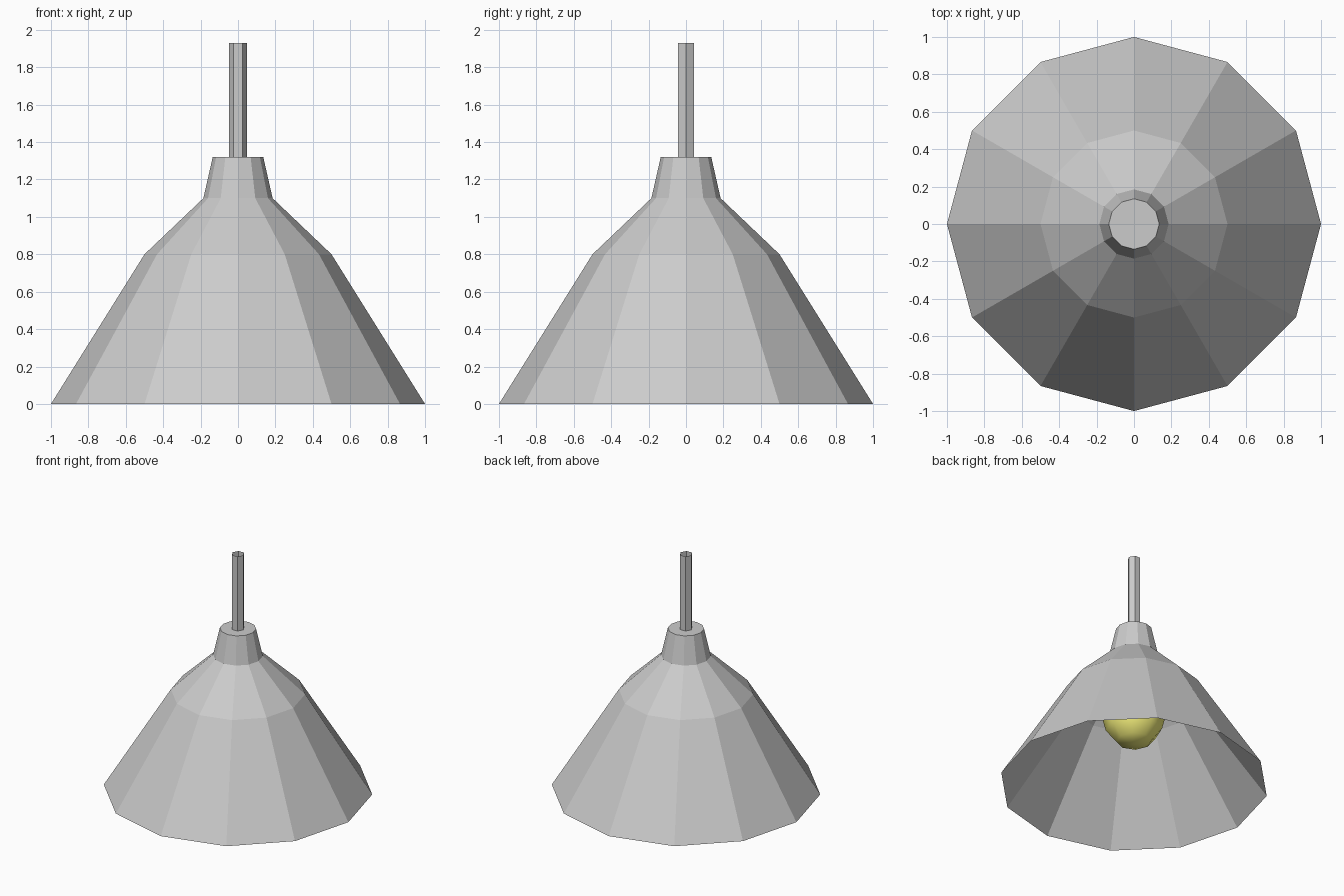
import bpy, bmesh
from math import cos, sin, pi

if "Cube" in bpy.data.objects:
    bpy.data.objects.remove(bpy.data.objects["Cube"])


def lathe(name, profile, sides, cap_top=False):
    """Revolve (radius, z) points around z; a zero radius makes a pole."""
    bm = bmesh.new()
    rings = []
    for r, z in profile:
        n = sides if r > 0 else 1
        rings.append([bm.verts.new((r * cos(2 * pi * i / sides), r * sin(2 * pi * i / sides), z))
                      for i in range(n)])
    for a, b in zip(rings, rings[1:]):
        for i in range(sides):
            j = (i + 1) % sides
            if len(a) == 1:
                bm.faces.new((a[0], b[j], b[i]))
            else:
                bm.faces.new((a[i], a[j], b[j], b[i]))
    if cap_top:
        bm.faces.new(rings[-1])
    mesh = bpy.data.meshes.new(name)
    bm.to_mesh(mesh)
    bm.free()
    obj = bpy.data.objects.new(name, mesh)
    bpy.context.collection.objects.link(obj)
    return obj


# Outer shade with its collar
lathe("shade", [(1, 0), (0.5, 0.8), (0.185, 1.1), (0.135, 1.32)], 12, cap_top=True)

# Inner lining of the shade, sharing the rim
lining = lathe("shade_lining", [(1, 0), (0.47, 0.71), (0.17, 1.0)], 12, cap_top=True)
lining.data.flip_normals()

# Hexagonal hanging tube, open at the end
lathe("hanging_rod", [(0.049, 1.32), (0.049, 1.93)], 6)

# Bulb, tapering up into the collar
bulb = lathe("bulb", [(0, 0.34), (0.13, 0.37), (0.21, 0.47), (0.235, 0.57),
                      (0.2, 0.7), (0.12, 0.85), (0.09, 1.0)], 8, cap_top=True)
for p in bulb.data.polygons:
    p.use_smooth = len(p.vertices) < 5
yellow = bpy.data.materials.new("bulb_yellow")
yellow.diffuse_color = (0.9, 0.86, 0.2, 1)
yellow.use_nodes = True
yellow.node_tree.nodes["Principled BSDF"].inputs["Base Color"].default_value = yellow.diffuse_color
bulb.data.materials.append(yellow)
